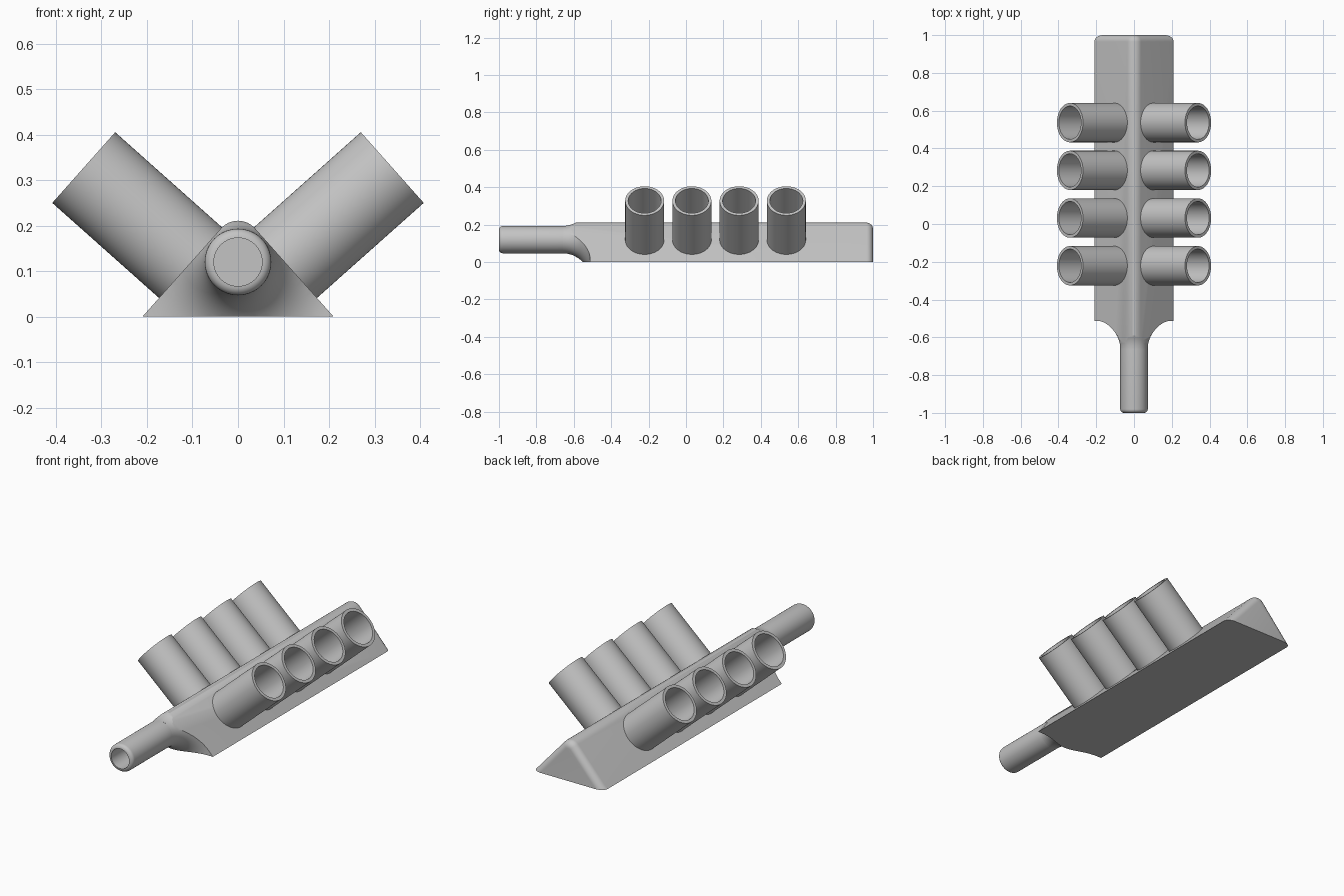
import bpy, bmesh
from math import sin, cos, pi, asin, radians
from mathutils import Matrix, Vector

cube = bpy.data.objects.get("Cube")
if cube:
    bpy.data.objects.remove(cube, do_unlink=True)

grey = bpy.data.materials.new("light grey")
grey.use_nodes = True
grey.diffuse_color = (0.55, 0.55, 0.55, 1)
grey.node_tree.nodes["Principled BSDF"].inputs["Base Color"].default_value = grey.diffuse_color

NORMAL = Vector((0.747, 0, 0.665)).normalized()   # outward from the left slope
HALF, RIDGE, AXIS_Z, ROD_R, FLARE = 0.21, 0.05, 0.12, 0.073, 0.147
NECK_Y = -0.66


def make(name, bm):
    bmesh.ops.recalc_face_normals(bm, faces=bm.faces)
    mesh = bpy.data.meshes.new(name)
    bm.to_mesh(mesh)
    bm.free()
    mesh.materials.append(grey)
    obj = bpy.data.objects.new(name, mesh)
    bpy.context.collection.objects.link(obj)
    return obj


def smooth(obj):
    bpy.ops.object.select_all(action="DESELECT")
    obj.select_set(True)
    bpy.context.view_layer.objects.active = obj
    bpy.ops.object.shade_smooth_by_angle(angle=radians(30))


def loft(bm, rings, closed=False):
    """Skin a list of point rings; cap the ends or join last to first."""
    loops = [[bm.verts.new(p) for p in ring] for ring in rings]
    pairs = list(zip(loops, loops[1:]))
    if closed:
        pairs.append((loops[-1], loops[0]))
    else:
        bm.faces.new(loops[0])
        bm.faces.new(loops[-1])
    n = len(loops[0])
    for a, b in pairs:
        for i in range(n):
            j = (i + 1) % n
            bm.faces.new((a[i], a[j], b[j], b[i]))


def circle(r, y, z=AXIS_Z, n=64):
    return [(r * cos(2 * pi * i / n), y, z + r * sin(2 * pi * i / n)) for i in range(n)]


def wedge(y, inset=0.0, steps=12):
    """Triangular section with rounded ridge, slopes moved in by inset."""
    half = HALF - inset / NORMAL.x
    r = RIDGE - inset
    centre = (HALF * NORMAL.x - RIDGE) / NORMAL.z
    a = asin(NORMAL.x)
    pts = [(half, y, 0)]
    for i in range(steps + 1):
        t = a - 2 * a * i / steps
        pts.append((r * sin(t), y, centre + r * cos(t)))
    return pts + [(-half, y, 0)]


# Body: wedge with a rounded back end
ROUND = 0.035
bm = bmesh.new()
rings = [wedge(NECK_Y + 0.002)]
for i in range(9):
    t = pi / 2 * i / 8
    rings.append(wedge(1 - ROUND + ROUND * sin(t), ROUND * (1 - cos(t))))
loft(bm, rings)
body = make("body", bm)

# Flared shape that trims the front of the body down to the rod
bm = bmesh.new()
rings = [circle(ROD_R, -0.8)]
for i in range(17):
    t = pi / 2 * i / 16
    rings.append(circle(ROD_R + FLARE * (1 - cos(t)), NECK_Y + FLARE * sin(t)))
rings += [circle(0.6, NECK_Y + FLARE + 0.001), circle(0.6, 1.2)]
loft(bm, rings)
cutter = make("flare_cutter", bm)
cutter.hide_render = True

trim = body.modifiers.new("trim", "BOOLEAN")
trim.operation = "INTERSECT"
trim.solver = "EXACT"
trim.object = cutter
bpy.context.view_layer.objects.active = body
bpy.ops.object.modifier_apply(modifier="trim")
bpy.data.objects.remove(cutter, do_unlink=True)
smooth(body)

# Hollow rod with a rounded front rim
RIM, BORE = 0.02, 0.053
bm = bmesh.new()
rings = [circle(BORE, -0.645), circle(ROD_R, -0.645)]
for i in range(7):
    t = pi / 2 * i / 6
    rings.append(circle(ROD_R - RIM + RIM * cos(t), -1 + RIM - RIM * sin(t)))
loft(bm, rings, closed=True)
smooth(make("front_rod", bm))

# Four open tubes standing square on each slope
OUTER, INNER = 0.104, 0.088
TIP = Vector((0.339, 0, 0.3275))
LENGTH = 0.325
for side, sign in (("left", 1), ("right", -1)):
    direction = Vector((sign * NORMAL.x, 0, NORMAL.z))
    turn = direction.to_track_quat("Z", "Y").to_matrix().to_4x4()
    for k in range(4):
        tip = Vector((sign * TIP.x, -0.221 + 0.2525 * k, TIP.z))
        bm = bmesh.new()
        loft(bm, [[(x, z, h) for x, _, z in circle(r, 0, 0)]
                  for r, h in ((OUTER, -LENGTH), (OUTER, 0), (INNER, 0), (INNER, -LENGTH))],
             closed=True)
        bm.transform(Matrix.Translation(tip) @ turn)
        smooth(make(f"{side}_tube_{k + 1}", bm))
